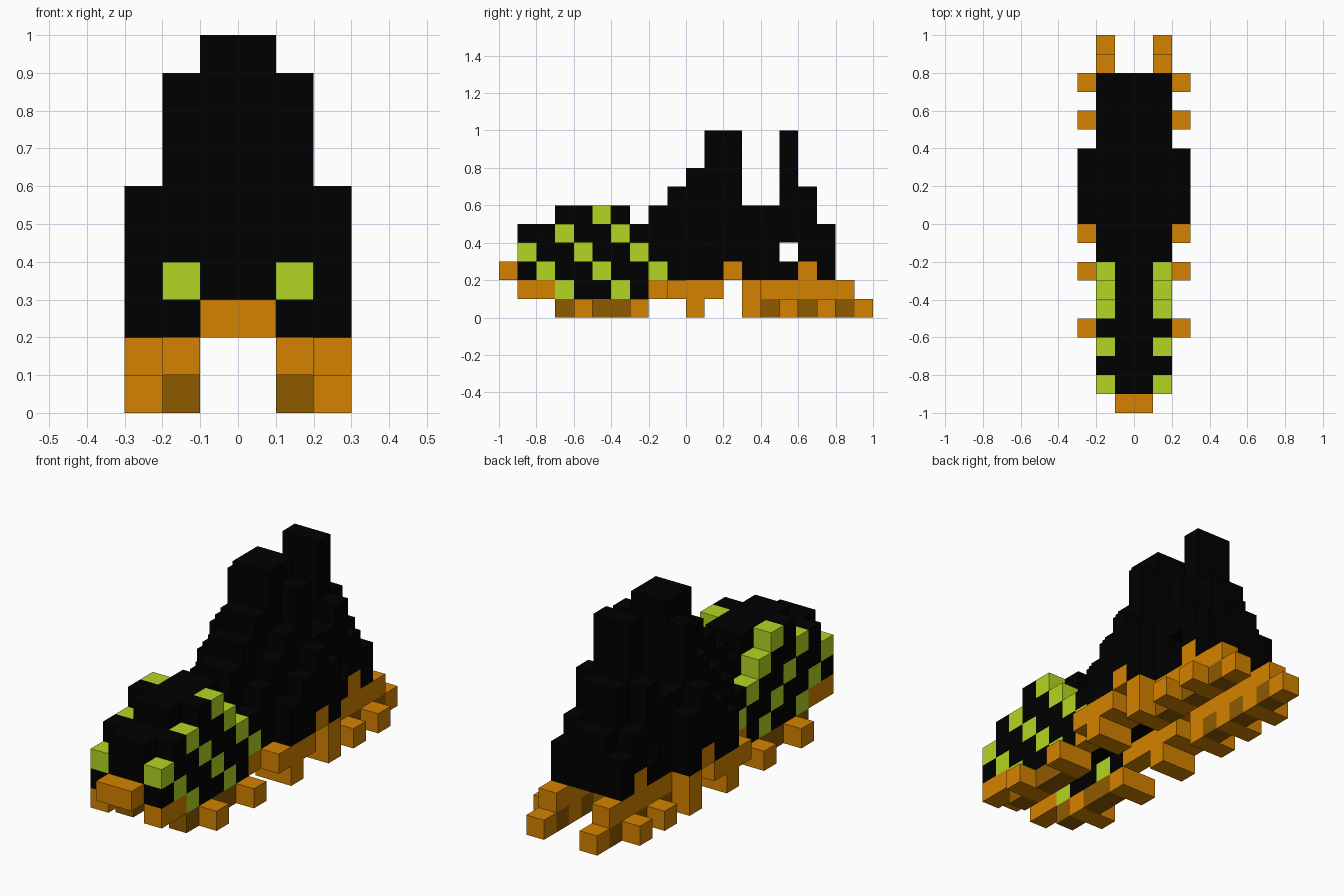
import bpy
import bmesh
from mathutils import Vector

CELL = 0.1

cube = bpy.data.objects.get("Cube")
if cube:
    bpy.data.objects.remove(cube, do_unlink=True)


def material(name, rgb):
    mat = bpy.data.materials.new(name)
    mat.use_nodes = True
    mat.diffuse_color = (*rgb, 1)
    mat.node_tree.nodes["Principled BSDF"].inputs["Base Color"].default_value = (*rgb, 1)
    return mat


black = material("deep black", (0, 0, 0))
green = material("lime green", (0.45, 0.67, 0.016))
orange = material("burnt orange", (0.66, 0.226, 0))
brown = material("dark brown", (0.275, 0.1, 0))

# Each part is a set of block cells; x is the lane: 0 centre, 1 middle, 2 outer
parts = {name: set() for name in
         ("upper", "toe_stripes", "sole", "treads", "tread_gaps")}
colours = dict(upper=black, toe_stripes=green, sole=orange,
               treads=orange, tread_gaps=brown)


def remove(lane, y, z):
    for cells in parts.values():
        cells.discard((lane, y, z))


def add(part, lane, ys, zs):
    """Fill a run of blocks, replacing whatever was there."""
    for y in ys:
        for z in zs:
            remove(lane, y, z)
            parts[part].add((lane, y, z))


# Stepped upper: top height of each block column along its length
centre_tops = [5, 5, 6, 6, 6, 6, 5, 6, 7, 8, 10, 10, 6, 6, 10, 7, 5]
middle_tops = [4, 5, 5, 6, 6, 5, 4, 4, 5, 6, 7, 9, 6, 6, 7, 5, 4]
outer_tops = [4, 5, 6, 5]
for lane, start, tops in ((0, -9, centre_tops), (1, -9, middle_tops), (2, 0, outer_tops)):
    for i, top in enumerate(tops):
        add("upper", lane, [start + i], range(2, top))

# Diagonal stripes around the toe
add("upper", 1, range(-7, -2), [1])
for y in range(-9, -1):
    for z in range(1, 6):
        if (y + z) % 3 == 0 and (1, y, z) in parts["upper"]:
            add("toe_stripes", 1, [y], [z])

# Sole rails, arch and toe cap
add("sole", 0, [-10], [2])
add("sole", 1, [-9, -8], [1])
add("sole", 1, range(-2, 2), [1])
add("sole", 2, range(-1, 2), [1])
add("sole", 1, [2], [2])
add("sole", 2, [2], [2])
add("sole", 1, range(3, 9), [1])
add("sole", 2, [3], [1])
add("sole", 1, [6], [2])

# Treads with darker gaps between the studs
add("tread_gaps", 1, range(-7, -2), [0])
add("tread_gaps", 1, range(3, 9), [0])
for y in (-6, -3, 0, 3, 5, 7):
    add("treads", 1, [y], [0])
    add("treads", 2, [y], [0])
add("treads", 1, [9], [0])

# Hole through the heel
for lane in (0, 1):
    remove(lane, 5, 3)

# Mirror the lanes to both sides
for name in parts:
    parts[name] |= {(-1 - x, y, z) for x, y, z in parts[name]}
filled = set().union(*parts.values())


def build(name, cells, mat):
    """Make one flat-faced mesh from the exposed sides of its blocks."""
    bm = bmesh.new()
    for cell in sorted(cells):
        for axis in range(3):
            for sign in (-1, 1):
                near = list(cell)
                near[axis] += sign
                if tuple(near) in filled:
                    continue
                normal, u = Vector((0, 0, 0)), Vector((0, 0, 0))
                normal[axis] = sign
                u[(axis + 1) % 3] = 1
                v = normal.cross(u)
                mid = Vector(cell) + Vector((0.5, 0.5, 0.5)) + normal / 2
                ring = [(-1, -1), (1, -1), (1, 1), (-1, 1)]
                bm.faces.new([bm.verts.new((mid + (u * a + v * b) / 2) * CELL)
                              for a, b in ring])
    bmesh.ops.remove_doubles(bm, verts=bm.verts, dist=CELL / 100)
    mesh = bpy.data.meshes.new(name)
    bm.to_mesh(mesh)
    bm.free()
    mesh.materials.append(mat)
    bpy.context.collection.objects.link(bpy.data.objects.new(name, mesh))


for name, cells in parts.items():
    build(name, cells, colours[name])
